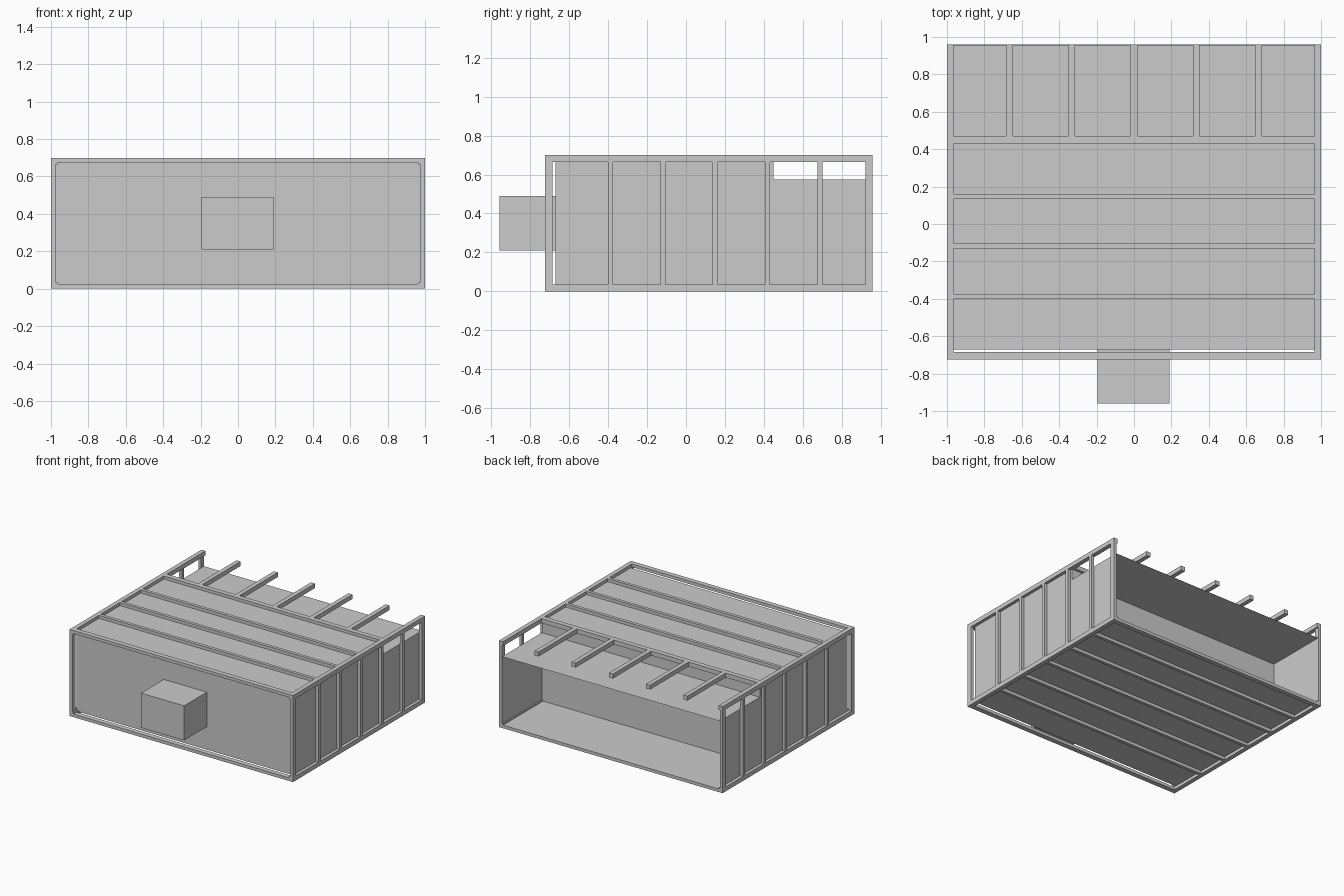
import bpy, bmesh

if "Cube" in bpy.data.objects:
    bpy.data.objects.remove(bpy.data.objects["Cube"])


def box(name, x, y, z, open_ends=False):
    """Axis-aligned box from (min, max) ranges, optionally a sleeve open along y."""
    bm = bmesh.new()
    bmesh.ops.create_cube(bm, size=1)
    for v in bm.verts:
        v.co = [(r[0] + r[1]) / 2 + c * (r[1] - r[0]) for c, r in zip(v.co, (x, y, z))]
    if open_ends:
        ends = [f for f in bm.faces if abs(f.normal.y) > 0.9]
        bmesh.ops.delete(bm, geom=ends, context='FACES')
    mesh = bpy.data.meshes.new(name)
    bm.to_mesh(mesh)
    bm.free()
    ob = bpy.data.objects.new(name, mesh)
    bpy.context.collection.objects.link(ob)
    return ob


H = 0.70          # overall height
T = 0.025         # thickness of ribs outside the shell
R = 0.036         # corner rail section
FRONT, BACK = -0.725, 0.96
STEP = 0.45       # where the roof drops down

# Closed main shell and the lower open bay behind it
box("main_shell", (-0.975, 0.975), (-0.67, STEP), (T, H - T))
box("open_bay", (-0.975, 0.975), (STEP, 0.957), (T, 0.575), open_ends=True)

# Box projecting from the front
box("front_unit", (-0.195, 0.19), (-0.96, -0.67), (0.21, 0.49))

# Long rails on the four edges
for side in (-1, 1):
    xr = sorted((side * (1 - R), side))
    for z in (0, H - R):
        box("long_rail", xr, (FRONT, BACK), (z, z + R))

# Upright posts and ribs on both sides
ribs = [-0.388, -0.118, 0.148, 0.418, 0.688]
uprights = [(FRONT, -0.685), (0.922, BACK)] + [(y - 0.013, y + 0.013) for y in ribs]
for side in (-1, 1):
    xr = sorted((side * (1 - T), side))
    for yr in uprights:
        box("side_post", xr, yr, (0, H))

# Cross members under the floor and over the roof
for yr in uprights:
    box("floor_rib", (-1, 1), yr, (0, T))
for yr in [(FRONT, -0.685)] + [(y - 0.013, y + 0.013) for y in ribs[:3]]:
    box("roof_rib", (-1, 1), yr, (H - T, H))
box("roof_end_beam", (-1, 1), (0.43, 0.47), (H - R, H))

# Cantilevered beams over the open bay
for i in range(-2, 3):
    x = i * 0.333
    box("roof_beam", (x - 0.018, x + 0.018), (0.46, BACK), (H - R, H))
